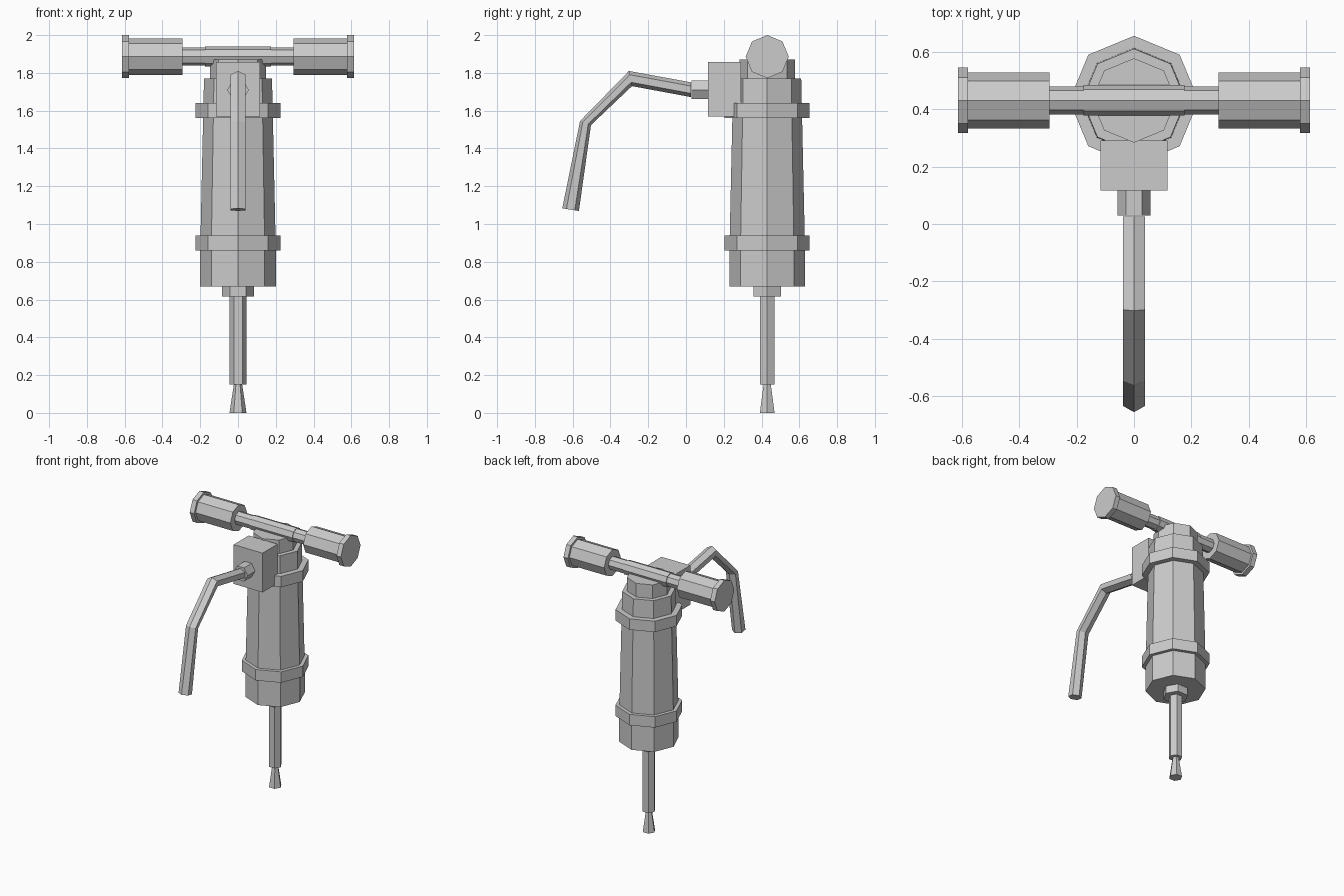
import bpy, bmesh
from math import cos, sin, pi
from mathutils import Vector

cube = bpy.data.objects.get("Cube")
if cube:
    bpy.data.objects.remove(cube, do_unlink=True)

GREY = (0.6, 0.6, 0.6, 1)
metal = bpy.data.materials.new("light grey metal")
metal.use_nodes = True
metal.diffuse_color = GREY
metal.node_tree.nodes["Principled BSDF"].inputs["Base Color"].default_value = GREY

X, Y, Z = Vector((1, 0, 0)), Vector((0, 1, 0)), Vector((0, 0, 1))
BODY_Y = 0.43
HANDLE_Z = 1.886


def loft(name, sections, sides):
    """Closed prism through sections of (centre, first half axis, second half axis)."""
    bm = bmesh.new()
    loops = []
    for centre, a, b in sections:
        loops.append([bm.verts.new(centre + a * cos(2 * pi * i / sides) + b * sin(2 * pi * i / sides))
                      for i in range(sides)])
    for low, high in zip(loops, loops[1:]):
        for i in range(sides):
            j = (i + 1) % sides
            bm.faces.new((low[i], low[j], high[j], high[i]))
    bm.faces.new(loops[0][::-1])
    bm.faces.new(loops[-1])
    bmesh.ops.recalc_face_normals(bm, faces=bm.faces)
    mesh = bpy.data.meshes.new(name)
    bm.to_mesh(mesh)
    bm.free()
    mesh.materials.append(metal)
    obj = bpy.data.objects.new(name, mesh)
    bpy.context.collection.objects.link(obj)
    return obj


def upright(name, profile, sides=8):
    """Turned part on the vertical body axis from (z, radius) pairs."""
    return loft(name, [(Vector((0, BODY_Y, z)), X * r, Y * r) for z, r in profile], sides)


def crosswise(name, x0, x1, r):
    """Eight sided rod along the handle axis."""
    return loft(name, [(Vector((x, BODY_Y, HANDLE_Z)), Z * r, Y * r) for x in (x0, x1)], 8)


# Body, bands and top cap
upright("body", [(0.67, 0.2), (0.87, 0.2), (1.77, 0.18)])
upright("lower_band", [(0.86, 0.225), (0.94, 0.225)])
upright("upper_band", [(1.56, 0.225), (1.64, 0.225)])
upright("top_cap", [(1.76, 0.147), (1.87, 0.147)])

# Chisel
upright("chisel_collar", [(0.615, 0.085), (0.68, 0.085)], 6)
upright("chisel_shaft", [(0.15, 0.045), (0.63, 0.045)], 6)
upright("chisel_tip", [(0, 0.045), (0.15, 0.022)], 6)

# Cross handle
crosswise("handle_bar", -0.32, 0.32, 0.048)
crosswise("handle_sleeve", -0.175, 0.175, 0.053)
for side, s in (("left", 1), ("right", -1)):
    crosswise(side + "_grip", s * 0.295, s * 0.58, 0.097)
    crosswise(side + "_grip_end", s * 0.577, s * 0.613, 0.114)

# Valve box
bpy.ops.mesh.primitive_cube_add(size=1, location=(0, 0.204, 1.714))
box = bpy.context.object
box.name = "valve_box"
box.scale = (0.234, 0.174, 0.288)
box.data.materials.append(metal)

# Hose nut and bent hose
loft("hose_nut", [(Vector((0, y, 1.71)), X * 0.057, Z * 0.057) for y in (0.03, 0.13)], 6)
bends = [((0.026, 1.75), (0.026, 1.672)),
         ((-0.302, 1.81), (-0.286, 1.73)),
         ((-0.561, 1.545), (-0.503, 1.524)),
         ((-0.655, 1.083), (-0.567, 1.069))]
hose = []
for outer, inner in bends:
    o, n = Vector((0, *outer)), Vector((0, *inner))
    hose.append(((o + n) / 2, (o - n) / 2, X * 0.045))
loft("hose", hose, 6)
